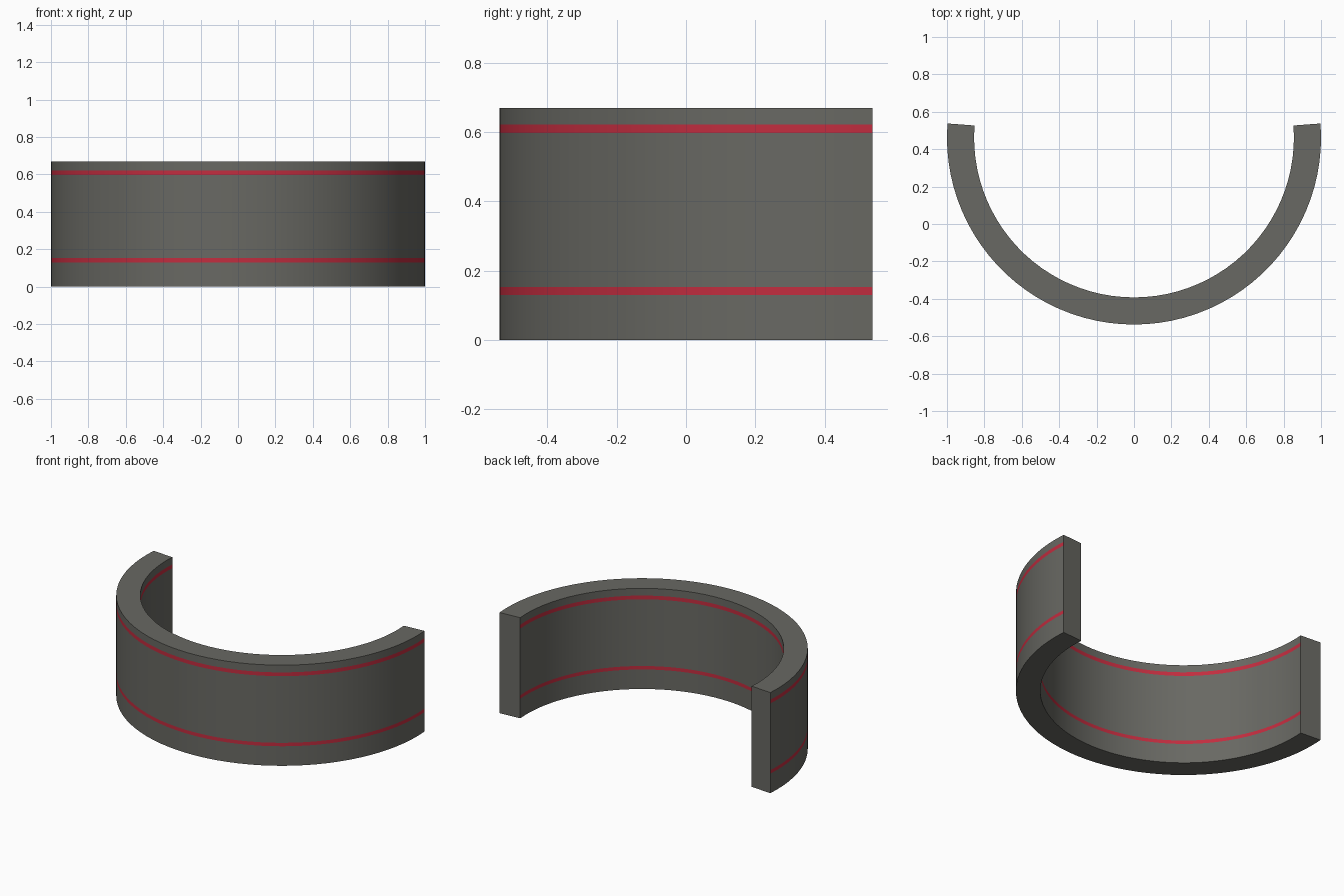
import bpy, bmesh, math

if "Cube" in bpy.data.objects:
    bpy.data.objects.remove(bpy.data.objects["Cube"])

OUTER, INNER, HEIGHT = 1.0, 0.855, 0.67
CENTRE_Y = 0.4625
OVERRUN = math.asin(0.075)          # the arc runs slightly past a half circle
SEGMENTS = 48
STRIPES = [(0.13, 0.153), (0.597, 0.622)]


def material(name, colour):
    m = bpy.data.materials.new(name)
    m.diffuse_color = (*colour, 1)
    m.use_nodes = True
    m.node_tree.nodes["Principled BSDF"].inputs["Base Color"].default_value = m.diffuse_color
    return m


# Cross-section: outer wall upwards, inner wall downwards, cut at the stripes
levels = [0] + [z for pair in STRIPES for z in pair] + [HEIGHT]
profile = [(OUTER, z) for z in levels] + [(INNER, z) for z in reversed(levels)]

bm = bmesh.new()
rings = []
start, end = math.pi - OVERRUN, 2 * math.pi + OVERRUN
for i in range(SEGMENTS + 1):
    a = start + (end - start) * i / SEGMENTS
    rings.append([bm.verts.new((r * math.cos(a), CENTRE_Y + r * math.sin(a), z))
                  for r, z in profile])

# Curved walls, rims and stripes
n = len(profile)
for r0, r1 in zip(rings, rings[1:]):
    for j in range(n):
        k = (j + 1) % n
        face = bm.faces.new((r0[j], r1[j], r1[k], r0[k]))
        mid = (profile[j][1] + profile[k][1]) / 2
        wall = profile[j][0] == profile[k][0]
        if wall and any(lo < mid < hi for lo, hi in STRIPES):
            face.material_index = 1

# Flat end faces
bm.faces.new(rings[0])
bm.faces.new(list(reversed(rings[-1])))
bmesh.ops.recalc_face_normals(bm, faces=bm.faces[:])

mesh = bpy.data.meshes.new("curved_wall")
bm.to_mesh(mesh)
bm.free()
mesh.materials.append(material("warm grey", (0.14, 0.14, 0.125)))
mesh.materials.append(material("stripe red", (0.54, 0.026, 0.05)))

obj = bpy.data.objects.new("curved_wall", mesh)
bpy.context.collection.objects.link(obj)
bpy.context.view_layer.objects.active = obj
obj.select_set(True)
bpy.ops.object.shade_smooth_by_angle(angle=math.radians(30))
